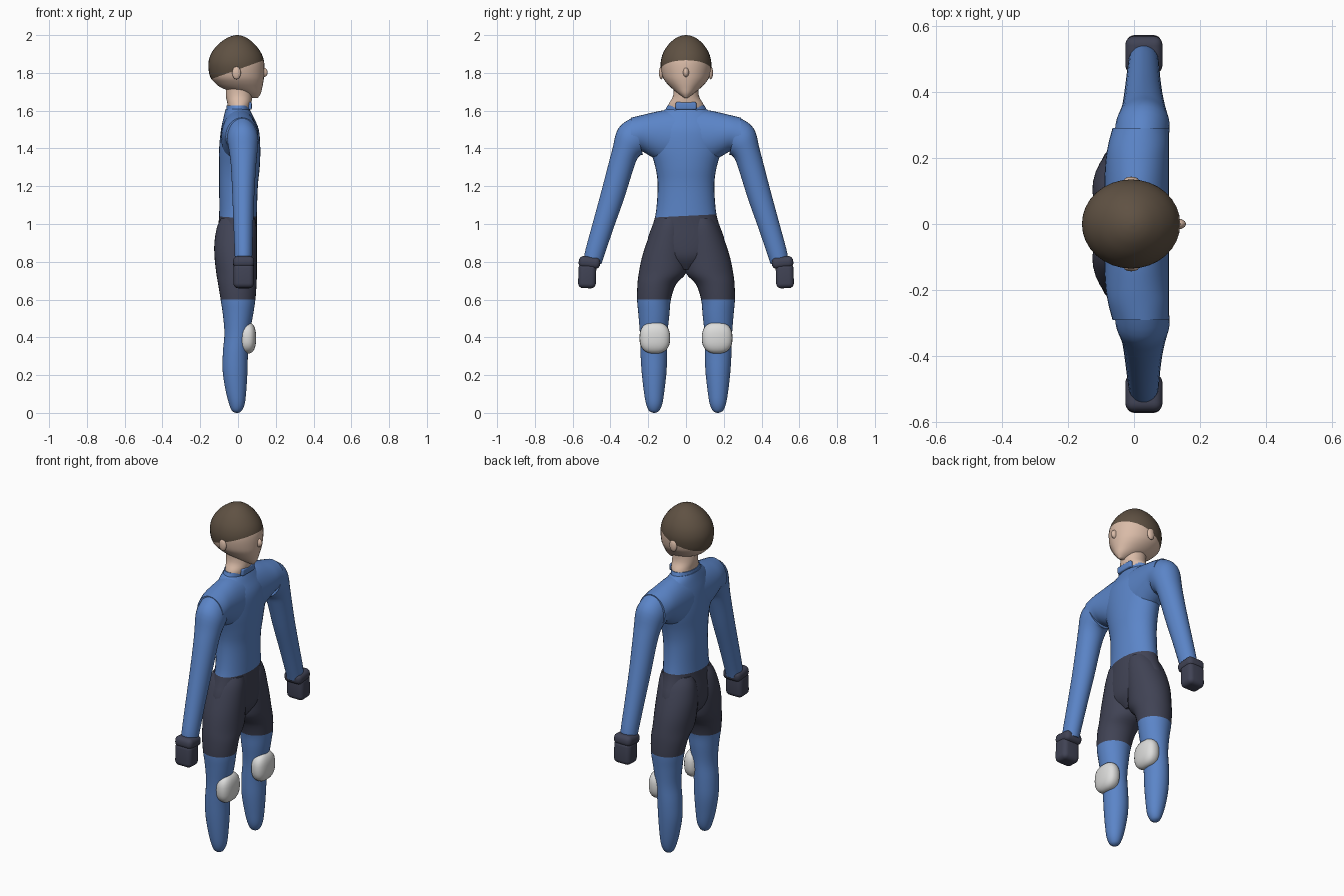
import bpy, bmesh, math
from mathutils import Vector

if "Cube" in bpy.data.objects:
    bpy.data.objects.remove(bpy.data.objects["Cube"])


def colour(name, rgb):
    m = bpy.data.materials.new(name)
    m.diffuse_color = (*rgb, 1)
    m.use_nodes = True
    m.node_tree.nodes["Principled BSDF"].inputs["Base Color"].default_value = m.diffuse_color
    return m


BLUE = colour("suit blue", (0.105, 0.235, 0.58))
DARK = colour("dark navy", (0.052, 0.056, 0.09))
SKIN = colour("skin", (0.70, 0.50, 0.39))
HAIR = colour("brown hair", (0.115, 0.083, 0.056))
WHITE = colour("pad white", (0.72, 0.72, 0.71))


def finish(bm, name, mats, cut=None, angle=40):
    """Make an object; each cut (point, normal) gives faces above it the next material."""
    for co, no in cut or []:
        bmesh.ops.bisect_plane(bm, geom=bm.verts[:] + bm.edges[:] + bm.faces[:],
                               plane_co=co, plane_no=no, dist=1e-5)
    for f in bm.faces:
        c = f.calc_center_median()
        f.material_index = sum((c - Vector(co)).dot(Vector(no)) > 0 for co, no in cut or [])
    bmesh.ops.recalc_face_normals(bm, faces=bm.faces[:])
    me = bpy.data.meshes.new(name)
    bm.to_mesh(me)
    bm.free()
    for m in mats:
        me.materials.append(m)
    ob = bpy.data.objects.new(name, me)
    bpy.context.collection.objects.link(ob)
    bpy.ops.object.select_all(action='DESELECT')
    ob.select_set(True)
    bpy.context.view_layer.objects.active = ob
    bpy.ops.object.shade_smooth_by_angle(angle=math.radians(angle))
    return ob


def spline(a, b, c, d, t):
    return 0.5 * (2 * b + (c - a) * t + (2 * a - 5 * b + 4 * c - d) * t * t
                  + (3 * b - a - 3 * c + d) * t ** 3)


def loft(name, rings, mats, cut=None, side=1, power=1.0, steps=4, n=32, angle=40):
    """Smooth tube through rings (x, y, z, radius x, radius across, tilt in degrees)."""
    pts = []
    for i in range(len(rings) - 1):
        quad = [rings[max(i - 1, 0)], rings[i], rings[i + 1], rings[min(i + 2, len(rings) - 1)]]
        pts += [[spline(*v, k / steps) for v in zip(*quad)] for k in range(steps)]
    pts.append(rings[-1])
    bm = bmesh.new()
    loops = []
    for x, y, z, rx, rt, tilt in pts:
        rx, rt, a = max(rx, 0.002), max(rt, 0.002), math.radians(tilt)
        loop = []
        for k in range(n):
            t = 2 * math.pi * k / n
            u = math.copysign(abs(math.cos(t)) ** power, math.cos(t)) * rx
            v = math.copysign(abs(math.sin(t)) ** power, math.sin(t)) * rt
            loop.append(bm.verts.new((x + u, side * (y + v * math.cos(a)), z + v * math.sin(a))))
        loops.append(loop)
    for p, q in zip(loops, loops[1:]):
        for k in range(n):
            bm.faces.new((p[k], p[(k + 1) % n], q[(k + 1) % n], q[k]))
    bm.faces.new(loops[0])
    bm.faces.new(loops[-1])
    return finish(bm, name, mats, cut, angle)


def flat(z, x0, x1, y0, y1):
    """Horizontal ring from its extents."""
    return ((x0 + x1) / 2, (y0 + y1) / 2, z, (x1 - x0) / 2, (y1 - y0) / 2, 0)


def blob(name, centre, size, mat, power=1.0, tilt=0.0):
    """Ellipsoid, squarer when power is below one; tilt turns it about the y axis."""
    bm = bmesh.new()
    bmesh.ops.create_uvsphere(bm, u_segments=24, v_segments=16, radius=1)
    ct, st = math.cos(tilt), math.sin(tilt)
    for v in bm.verts:
        x, y, z = [math.copysign(abs(c) ** power, c) * s for c, s in zip(v.co, size)]
        v.co = Vector((x * ct + z * st, y, z * ct - x * st)) + Vector(centre)
    return finish(bm, name, [mat])


def rounded_box(name, centre, size, bevel, mat, tilt=0.0):
    """Bevelled box turned about the x axis."""
    bm = bmesh.new()
    bmesh.ops.create_cube(bm, size=1)
    for v in bm.verts:
        v.co = Vector([c * s for c, s in zip(v.co, size)])
    bmesh.ops.bevel(bm, geom=bm.edges[:], offset=bevel, segments=5, profile=0.5, affect='EDGES')
    c, s = math.cos(tilt), math.sin(tilt)
    for v in bm.verts:
        x, y, z = v.co
        v.co = Vector((x, y * c - z * s, y * s + z * c)) + Vector(centre)
    return finish(bm, name, [mat])


# Torso: shorts colour below the waist, top colour above
waist = ((0, 0, 1.043), (0, -0.05, 1))
loft("torso", [flat(z, x0, x1, -w, w) for z, x0, x1, w in (
    (0.76, -0.05, 0.05, 0.05), (0.82, -0.10, 0.09, 0.15), (0.90, -0.115, 0.10, 0.205),
    (1.04, -0.10, 0.10, 0.163), (1.20, -0.10, 0.105, 0.150), (1.30, -0.10, 0.115, 0.162),
    (1.40, -0.10, 0.118, 0.19), (1.50, -0.09, 0.11, 0.20), (1.57, -0.075, 0.08, 0.16),
    (1.61, -0.065, 0.06, 0.105))], [DARK, BLUE], [waist])

# Shoulder yoke running sideways across the chest
half = [(0.29, 0.02, 0.085, 1.365, 1.563), (0.24, 0.014, 0.092, 1.385, 1.575),
        (0.19, 0.01, 0.096, 1.36, 1.587), (0.11, 0.008, 0.098, 1.32, 1.603)]
yoke = [(x, y, (a + b) / 2, rx, (b - a) / 2, 90) for y, x, rx, a, b in half]
mid = [(0.008, 0, 1.46, 0.098, 0.148, 90)]
loft("shoulder_yoke", yoke + mid + [(r[0], -r[1], *r[2:]) for r in reversed(yoke)], [BLUE])

# Collar and neck
loft("collar", [flat(1.59, -0.064, 0.062, -0.115, 0.115),
                flat(1.628, -0.060, 0.066, -0.098, 0.098)], [BLUE], steps=2)
rounded_box("collar_front", (0.04, 0, 1.625), (0.066, 0.11, 0.04), 0.008, BLUE)
loft("neck", [flat(1.60, -0.058, 0.062, -0.10, 0.10), flat(1.635, -0.056, 0.07, -0.092, 0.092),
              flat(1.68, -0.064, 0.075, -0.068, 0.068),
              flat(1.76, -0.064, 0.075, -0.065, 0.065)], [SKIN])

# Head: hair above a plane sloping up towards the forehead
loft("head", [flat(z, x0, x1, -w, w) for z, x0, x1, w in (
    (1.667, 0.075, 0.105, 0.008), (1.69, 0.0, 0.12, 0.04), (1.72, -0.085, 0.128, 0.077),
    (1.75, -0.125, 0.134, 0.106), (1.78, -0.148, 0.138, 0.124), (1.83, -0.157, 0.14, 0.134),
    (1.87, -0.154, 0.136, 0.132), (1.91, -0.138, 0.12, 0.119), (1.95, -0.106, 0.09, 0.093),
    (1.98, -0.066, 0.055, 0.06), (1.995, -0.033, 0.025, 0.03), (2.0, -0.008, 0.0, 0.004))],
    [SKIN, HAIR], [((0, 0, 1.818), (-0.36, 0, 1))], angle=60)
blob("nose", (0.133, 0, 1.803), (0.024, 0.016, 0.026), SKIN, tilt=-0.3)

for s, tag in ((1, "left"), (-1, "right")):
    blob(tag + "_ear", (-0.008, s * 0.131, 1.80), (0.023, 0.012, 0.034), SKIN)

    # Leg: shorts colour above mid thigh
    loft(tag + "_leg", [flat(*r) for r in (
        (0.0, -0.012, 0.002, 0.162, 0.174), (0.012, -0.032, 0.02, 0.142, 0.196),
        (0.05, -0.048, 0.036, 0.125, 0.212), (0.12, -0.066, 0.044, 0.114, 0.224),
        (0.22, -0.081, 0.05, 0.103, 0.235), (0.32, -0.08, 0.053, 0.10, 0.241),
        (0.42, -0.072, 0.062, 0.098, 0.244), (0.52, -0.08, 0.08, 0.088, 0.252),
        (0.60, -0.092, 0.092, 0.080, 0.259), (0.68, -0.105, 0.098, 0.053, 0.257),
        (0.74, -0.115, 0.10, 0.0, 0.25), (0.82, -0.124, 0.10, -0.01, 0.234),
        (0.90, -0.125, 0.10, -0.01, 0.209), (0.98, -0.112, 0.098, 0.0, 0.178),
        (1.03, -0.09, 0.09, 0.02, 0.15))],
        [BLUE, DARK], [((0, 0, 0.6), (0, 0, 1))], side=s)
    blob(tag + "_knee_pad", (0.05, s * 0.165, 0.397), (0.046, 0.081, 0.083), WHITE, 0.8)

    # Sleeve curving out of the shoulder and down to the wrist
    loft(tag + "_sleeve", [
        (0.022, 0.255, 1.465, 0.082, 0.102, 75), (0.026, 0.297, 1.437, 0.082, 0.093, 50),
        (0.028, 0.322, 1.378, 0.074, 0.072, 27), (0.029, 0.346, 1.30, 0.066, 0.067, 17),
        (0.028, 0.389, 1.15, 0.058, 0.063, 15), (0.028, 0.436, 1.0, 0.052, 0.057, 15),
        (0.029, 0.482, 0.85, 0.047, 0.052, 15), (0.029, 0.494, 0.80, 0.045, 0.048, 15)],
        [BLUE], side=s)

    # Mitten with a wider cuff
    rounded_box(tag + "_cuff", (0.03, s * 0.511, 0.796), (0.112, 0.114, 0.062), 0.026, DARK, s * 0.1)
    rounded_box(tag + "_hand", (0.03, s * 0.523, 0.726), (0.108, 0.094, 0.132), 0.026, DARK, s * 0.03)
